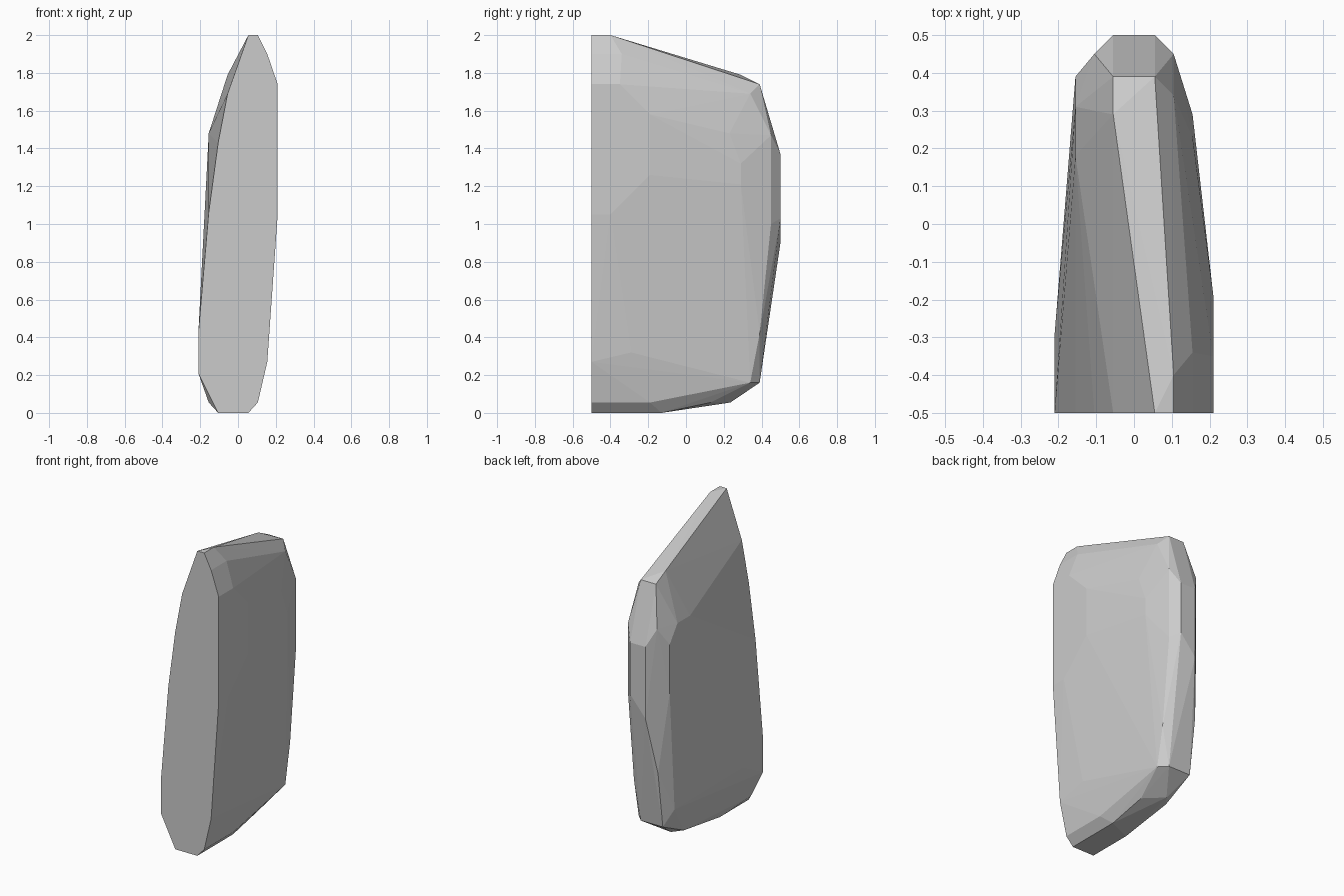
import bpy, bmesh

# Cross-sections of the slab stone: outline corners (y, z) at each x
sections = {
    -0.21: [(-.5, .21), (-.5, .42), (-.29, .32)],
    -0.155: [(-.5, 1.06), (-.45, .055), (.18, 1.48), (.31, 1.48),
             (.39, 1.37), (.39, 1.05), (.34, .27)],
    -0.105: [(-.5, 0), (-.2, 0), (.17, .055), (.39, .16), (.44, .53),
             (.45, 1.48), (.05, 1.6), (-.5, 1.43)],
    -0.055: [(.235, .055), (.39, .16), (.5, .9), (.5, 1.37),
             (.39, 1.74), (.29, 1.79), (-.5, 1.69)],
    0.055: [(-.5, 0), (-.13, 0), (.13, .055), (.39, .16), (.5, 1.03),
            (.5, 1.37), (.39, 1.74), (-.5, 2)],
    0.105: [(-.5, .055), (-.19, .055), (-.08, .11), (.34, .16), (.39, .42),
            (.45, 1.0), (.45, 1.47), (.34, 1.69), (-.4, 2), (-.5, 2)],
    0.155: [(-.5, .27), (-.29, .32), (.29, 1.21), (.29, 1.32),
            (.23, 1.48), (-.34, 1.9), (-.5, 1.9)],
    0.21: [(-.5, 1.05), (-.4, 1.05), (-.19, 1.26), (-.19, 1.58),
           (-.35, 1.74), (-.5, 1.74)],
}

# Wrap the sections in one faceted convex skin
bm = bmesh.new()
for x, outline in sections.items():
    for y, z in outline:
        bm.verts.new((x, y, z))
result = bmesh.ops.convex_hull(bm, input=bm.verts[:])
loose = [v for v in bm.verts if not v.link_faces]
bmesh.ops.delete(bm, geom=loose, context='VERTS')

# Merge coplanar triangles into flat facets
bmesh.ops.dissolve_limit(bm, angle_limit=0.01, verts=bm.verts[:], edges=bm.edges[:])
bmesh.ops.recalc_face_normals(bm, faces=bm.faces[:])

mesh = bpy.data.meshes.new("stone_slab")
bm.to_mesh(mesh)
bm.free()
stone = bpy.data.objects.new("stone_slab", mesh)
bpy.context.collection.objects.link(stone)
